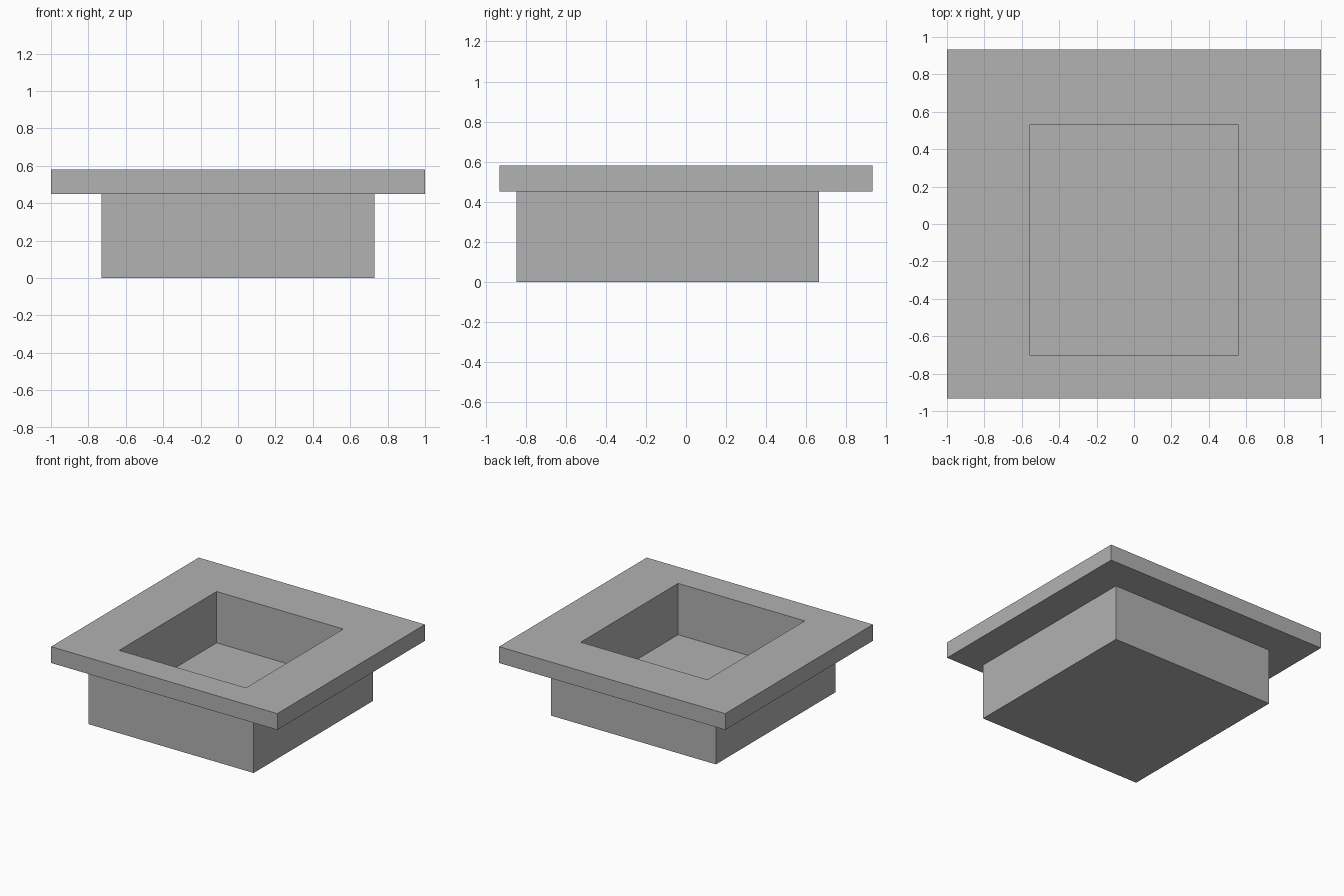
import bpy
import bmesh

cube = bpy.data.objects.get("Cube")
if cube:
    bpy.data.objects.remove(cube, do_unlink=True)

# Single flat colour
grey = bpy.data.materials.new("mid_grey")
grey.use_nodes = True
colour = (0.445, 0.445, 0.445, 1)
grey.diffuse_color = colour
grey.node_tree.nodes["Principled BSDF"].inputs["Base Color"].default_value = colour

# Rectangular outlines: half width, front y, back y
BODY = (0.73, -0.845, 0.665)
FLANGE = (1.0, -0.932, 0.932)
POCKET = (0.56, -0.70, 0.53)

# Heights of the body, flange and pocket floor
FLOOR_Z, FLANGE_Z, TOP_Z = 0.17, 0.45, 0.58


def add_ring(bm, outline, z):
    half, front, back = outline
    corners = ((-half, front), (half, front), (half, back), (-half, back))
    return [bm.verts.new((x, y, z)) for x, y in corners]


def loft(name, sections):
    """Join successive rectangles into one closed shell."""
    bm = bmesh.new()
    rings = [add_ring(bm, outline, z) for outline, z in sections]
    for low, high in zip(rings, rings[1:]):
        for i in range(4):
            j = (i + 1) % 4
            bm.faces.new((low[i], low[j], high[j], high[i]))
    bm.faces.new(reversed(rings[0]))
    bm.faces.new(rings[-1])
    bmesh.ops.recalc_face_normals(bm, faces=bm.faces)
    mesh = bpy.data.meshes.new(name)
    bm.to_mesh(mesh)
    bm.free()
    mesh.materials.append(grey)
    obj = bpy.data.objects.new(name, mesh)
    bpy.context.collection.objects.link(obj)
    return obj


# Box body, overhanging flange and sunken pocket
loft("flanged_basin", [
    (BODY, 0),
    (BODY, FLANGE_Z),
    (FLANGE, FLANGE_Z),
    (FLANGE, TOP_Z),
    (POCKET, TOP_Z),
    (POCKET, FLOOR_Z),
])
